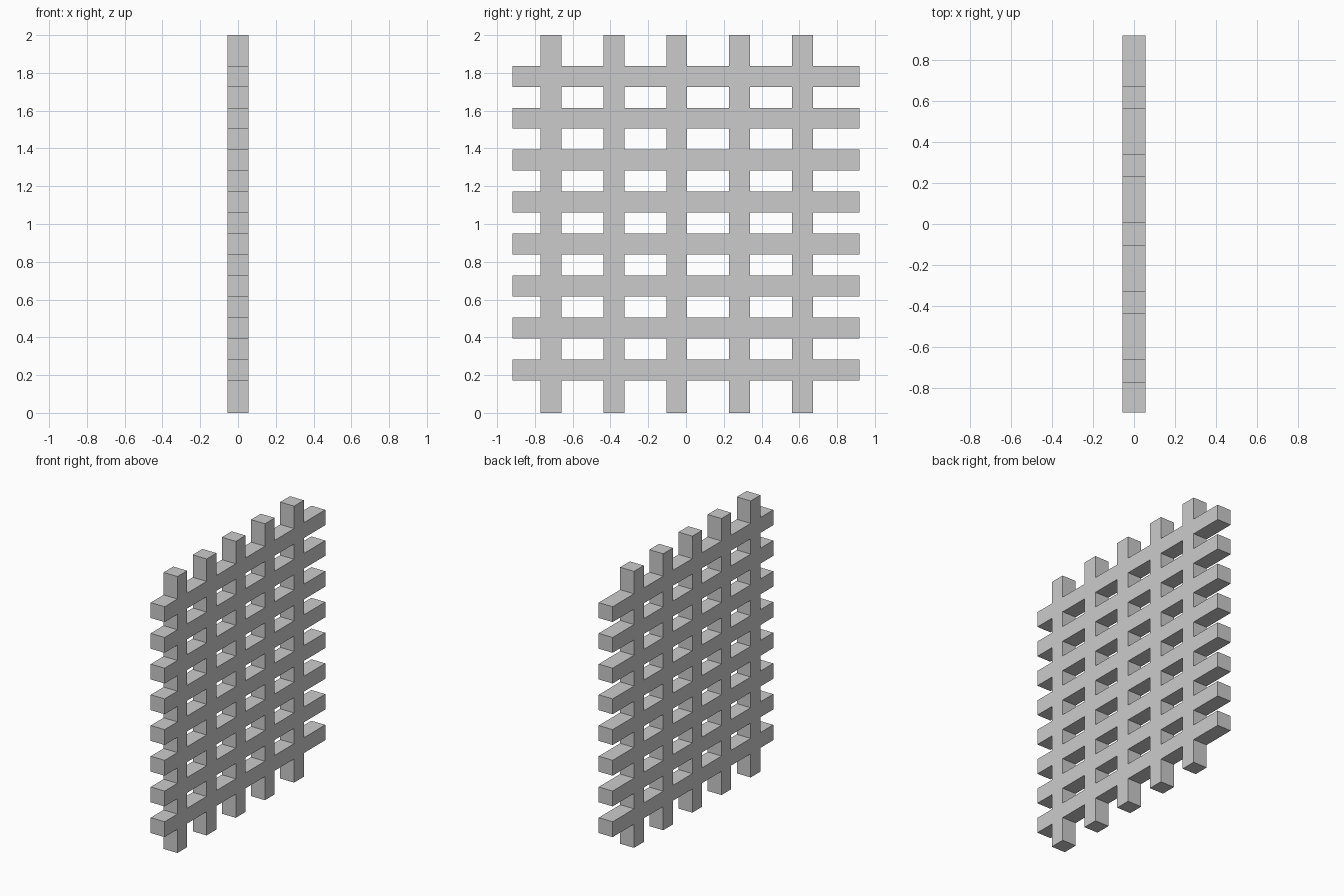
import bpy
import bmesh

if "Cube" in bpy.data.objects:
    bpy.data.objects.remove(bpy.data.objects["Cube"])

BAR = 1 / 9            # square bar thickness
HALF_W = 0.918         # half length of the horizontal bars

posts = [-0.049 + BAR * 3 * i for i in range(-2, 3)]      # post centres in y
rails = [0.2265 + BAR * 2 * i for i in range(8)]          # rail centres in z


def cuts(centres, lo, hi):
    """Sorted cut positions: both ends plus the two sides of each bar."""
    return [lo] + [c + s * BAR / 2 for c in centres for s in (-1, 1)] + [hi]


ys = cuts(posts, -HALF_W, HALF_W)
zs = cuts(rails, 0, 2)

# Flat lattice outline: odd columns are posts, odd rows are rails
bm = bmesh.new()
grid = [[bm.verts.new((-BAR / 2, y, z)) for z in zs] for y in ys]
for i in range(len(ys) - 1):
    for j in range(len(zs) - 1):
        if i % 2 or j % 2:
            bm.faces.new((grid[i][j], grid[i][j + 1],
                          grid[i + 1][j + 1], grid[i + 1][j]))
bmesh.ops.delete(bm, geom=[v for v in bm.verts if not v.link_faces], context='VERTS')

# Thicken into one fused lattice of square bars
ext = bmesh.ops.extrude_face_region(bm, geom=bm.faces[:], use_keep_orig=True)
moved = [g for g in ext["geom"] if isinstance(g, bmesh.types.BMVert)]
bmesh.ops.translate(bm, verts=moved, vec=(BAR, 0, 0))
bmesh.ops.recalc_face_normals(bm, faces=bm.faces[:])

mesh = bpy.data.meshes.new("lattice_panel")
bm.to_mesh(mesh)
bm.free()
bpy.context.collection.objects.link(bpy.data.objects.new("lattice_panel", mesh))
